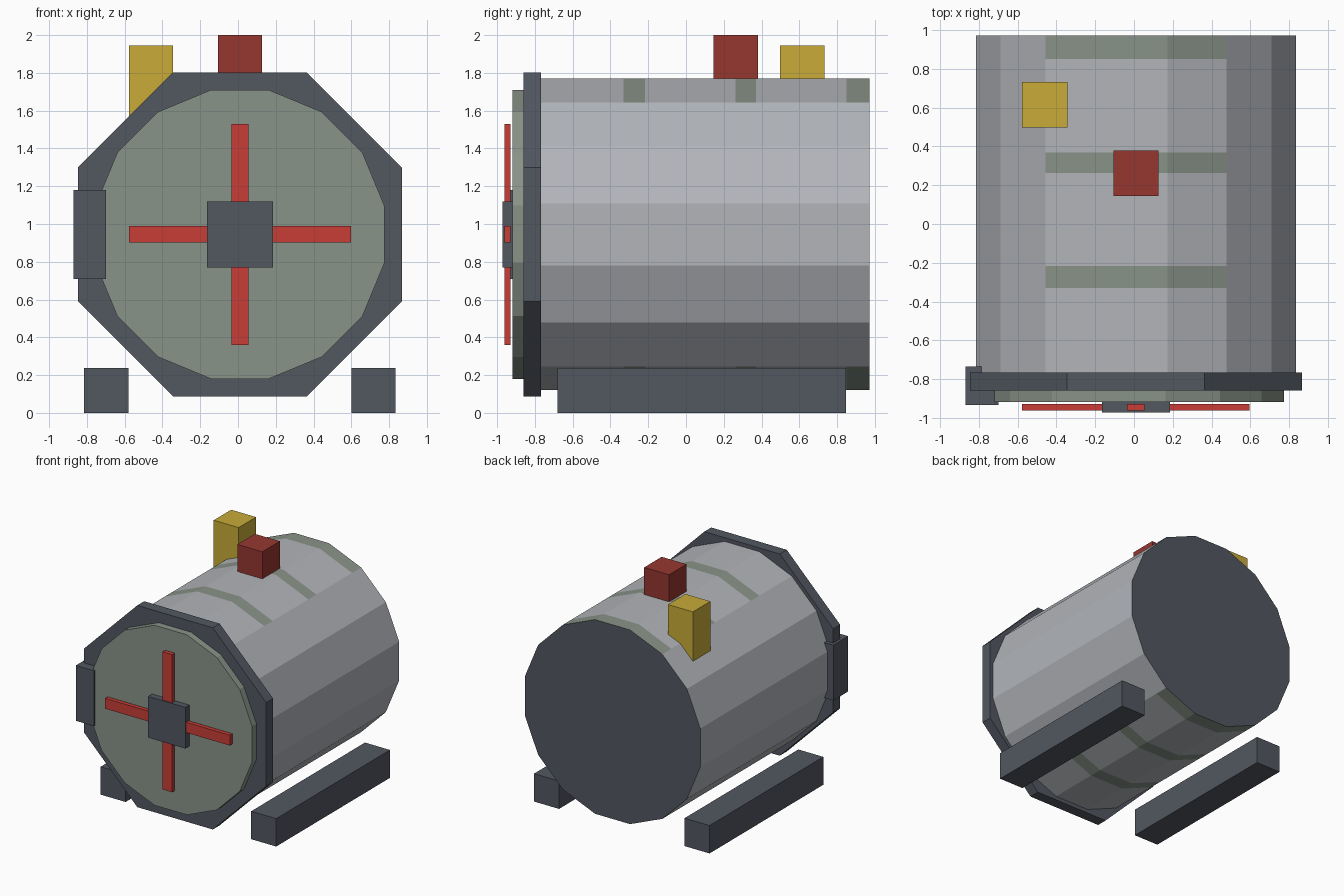
import bpy
import bmesh
from math import cos, sin, pi

CX, CZ = 0.01, 0.945  # shared axis of the drum, running along y

if "Cube" in bpy.data.objects:
    bpy.data.objects.remove(bpy.data.objects["Cube"], do_unlink=True)


def material(name, srgb):
    color = [((c / 255 + 0.055) / 1.055) ** 2.4 for c in srgb] + [1.0]
    mat = bpy.data.materials.new(name)
    mat.use_nodes = True
    mat.diffuse_color = color
    mat.node_tree.nodes["Principled BSDF"].inputs["Base Color"].default_value = color
    return mat


steel = material("light steel", (178, 181, 186))
slate = material("dark slate", (82, 87, 96))
green = material("grey green", (137, 147, 137))
red = material("bright red", (200, 61, 54))
dark_red = material("dark red", (150, 55, 48))
yellow = material("mustard yellow", (200, 171, 56))


def finish(name, bm, mats):
    bmesh.ops.recalc_face_normals(bm, faces=bm.faces)
    mesh = bpy.data.meshes.new(name)
    bm.to_mesh(mesh)
    bm.free()
    for mat in mats:
        mesh.materials.append(mat)
    obj = bpy.data.objects.new(name, mesh)
    bpy.context.collection.objects.link(obj)
    return obj


def box(name, x, y, z, mat):
    """Box from (low, high) ranges on each axis."""
    bm = bmesh.new()
    bmesh.ops.create_cube(bm, size=1)
    for v in bm.verts:
        v.co = [(r[0] + r[1]) / 2 + c * (r[1] - r[0]) for c, r in zip(v.co, (x, y, z))]
    return finish(name, bm, [mat])


def prism(name, sides, apothem, stations, mats, rule=None):
    """Flat-topped prism along y with a ring of vertices at each station."""
    bm = bmesh.new()
    radius = apothem / cos(pi / sides)
    rings = []
    for y in stations:
        angles = [(i + 0.5) * 2 * pi / sides for i in range(sides)]
        rings.append([bm.verts.new((CX + radius * cos(a), y, CZ + radius * sin(a)))
                      for a in angles])
    for a, b in zip(rings, rings[1:]):
        for i in range(sides):
            j = (i + 1) % sides
            bm.faces.new((a[i], a[j], b[j], b[i]))
    bm.faces.new(rings[0])
    bm.faces.new(rings[-1])
    bm.normal_update()
    if rule:
        for f in bm.faces:
            f.material_index = rule(f)
    return finish(name, bm, mats)


# Drum with dark end caps and green bands across the top and bottom facets
bands = [(-0.33, -0.217), (0.263, 0.37), (0.85, 0.972)]


def drum_colour(face):
    if abs(face.normal.y) > 0.9:
        return 1
    y = face.calc_center_median().y
    banded = any(lo < y < hi for lo, hi in bands)
    return 2 if banded and abs(face.normal.z) > 0.9 else 0


stations = [-0.77] + [y for band in bands for y in band]
prism("drum_body", 16, 0.825, stations, [steel, slate, green], drum_colour)

# Front flange and round door
prism("front_flange", 8, 0.857, [-0.86, -0.767], [slate])
prism("front_door", 16, 0.765, [-0.918, -0.86], [green])

# Door wheel: crossed bars and square hub
bar_y = (-0.962, -0.928)
box("wheel_bar_horizontal", (-0.577, 0.597), bar_y, (0.902, 0.99), red)
box("wheel_bar_vertical", (-0.035, 0.055), bar_y, (0.36, 1.53), red)
box("wheel_hub", (-0.165, 0.185), (-0.972, -0.918), (0.77, 1.12), slate)

# Hinge on the right edge of the door
box("door_hinge", (-0.87, -0.70), (-0.935, -0.735), (0.71, 1.18), slate)

# Long feet, mirrored about the drum axis
for side, name in ((1, "left_foot"), (-1, "right_foot")):
    xs = sorted((CX + side * 0.59, CX + side * 0.825))
    box(name, xs, (-0.68, 0.848), (0, 0.237), slate)

# Valve blocks on top
box("red_valve", (-0.107, 0.127), (0.145, 0.38), (1.765, 2.0), dark_red)
box("yellow_valve", (-0.577, -0.343), (0.498, 0.732), (1.475, 1.945), yellow)
